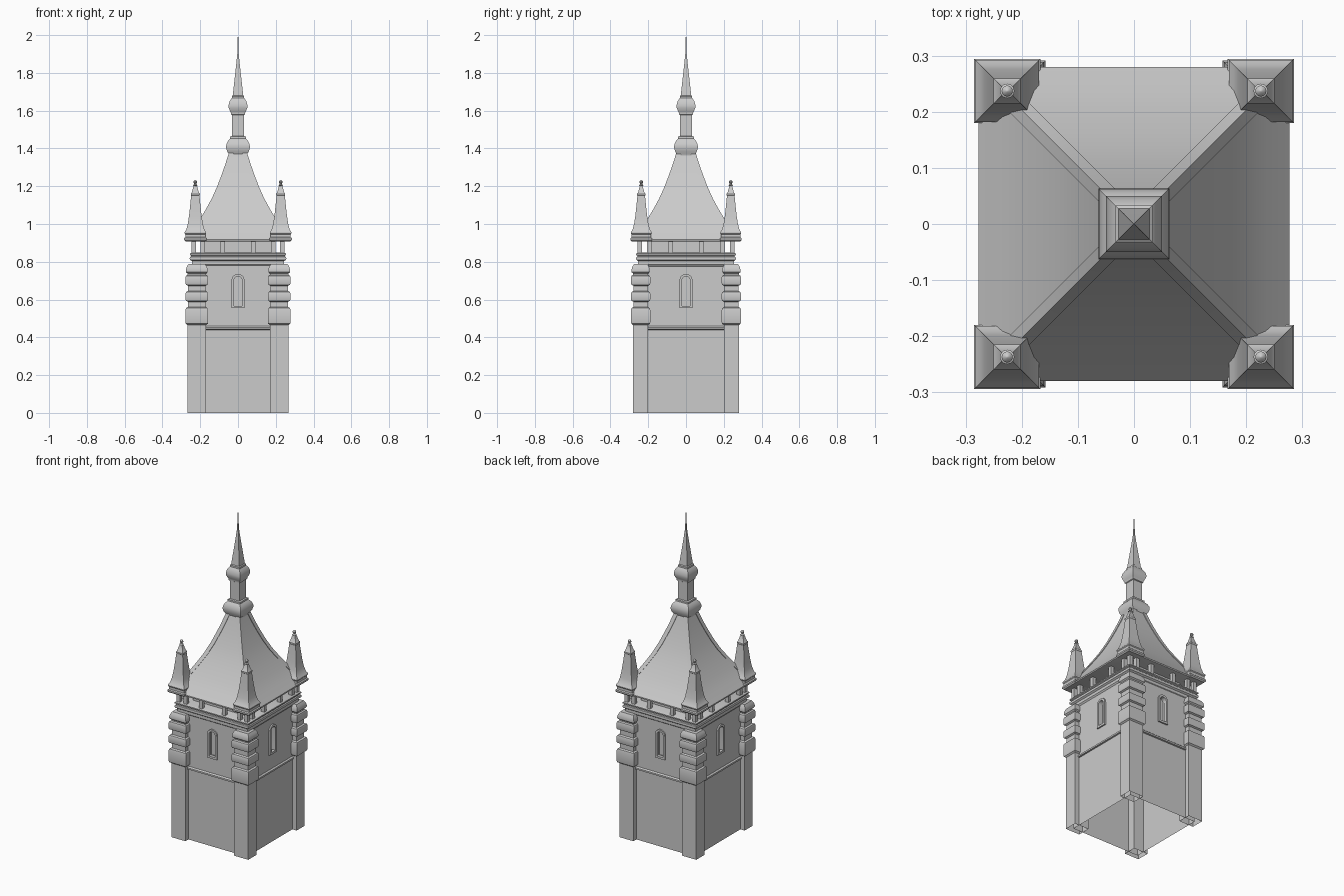
import bpy, bmesh, math
from mathutils import Matrix, Vector

CORNERS = [(sx, sy) for sx in (-1, 1) for sy in (-1, 1)]


def skin(name, loops, bottom=True, top=True, closed=False):
    """Bridge equally sized point loops into one mesh object."""
    bm = bmesh.new()
    rows = [[bm.verts.new(p) for p in lp] for lp in loops]
    n = len(rows[0])
    pairs = list(zip(rows, rows[1:])) + ([(rows[-1], rows[0])] if closed else [])
    for a, b in pairs:
        for i in range(n):
            j = (i + 1) % n
            bm.faces.new((a[i], a[j], b[j], b[i]))
    if bottom and not closed:
        bm.faces.new(rows[0][::-1])
    if top and not closed:
        bm.faces.new(rows[-1])
    bmesh.ops.recalc_face_normals(bm, faces=bm.faces)
    me = bpy.data.meshes.new(name)
    bm.to_mesh(me)
    bm.free()
    ob = bpy.data.objects.new(name, me)
    bpy.context.collection.objects.link(ob)
    return ob


def rect(hx, hy, z, cx=0, cy=0):
    return [(cx - hx, cy - hy, z), (cx + hx, cy - hy, z),
            (cx + hx, cy + hy, z), (cx - hx, cy + hy, z)]


def tower(name, profile, hx, hy, cx=0, cy=0, **kw):
    """Rectangular stack: profile is (offset added to half sizes, z)."""
    return skin(name, [rect(hx + o, hy + o, z, cx, cy) for o, z in profile], **kw)


def arch(half, z0, spring, d, k, n=10):
    """Round-headed outline on side k at distance d from the axis."""
    pts = [(-half, z0), (half, z0)]
    pts += [(half * math.cos(math.pi * i / n), spring + half * math.sin(math.pi * i / n))
            for i in range(n + 1)]
    rot = Matrix.Rotation(k * math.pi / 2, 3, 'Z')
    return [rot @ Vector((u, -d, z)) for u, z in pts]


# Lower shaft, open underneath, with corner piers
tower("lower_wall", [(0, 0), (0, 0.44)], 0.237, 0.25, bottom=False, top=False)
tower("string_course", [(0, 0.44), (0.008, 0.443), (0.008, 0.453), (0, 0.46)], 0.237, 0.25)
QUOIN = [(0, 0.465), (0.009, 0.472), (0.011, 0.48), (0.011, 0.545), (0.008, 0.555), (-0.002, 0.56),
         (-0.002, 0.588), (0.008, 0.593), (0.011, 0.6), (0.011, 0.632), (0.008, 0.64), (-0.002, 0.645),
         (-0.002, 0.673), (0.008, 0.678), (0.011, 0.685), (0.011, 0.718), (0.008, 0.726), (0, 0.731),
         (0, 0.738), (0.008, 0.745), (0.009, 0.755), (0.005, 0.772), (-0.004, 0.787)]
for sx, sy in CORNERS:
    tower("corner_pier", [(0, 0), (0, 0.47)], 0.049, 0.04, 0.218 * sx, 0.24 * sy, bottom=False)
    tower("corner_quoins", QUOIN, 0.049, 0.04, 0.218 * sx, 0.24 * sy)

# Upper wall with four arched window recesses
wall = tower("upper_wall", [(0, 0.455), (0, 0.79)], 0.237, 0.25)
for k in range(4):
    d = 0.237 if k % 2 else 0.25
    cutter = skin("window_cutter", [arch(0.026, 0.562, 0.702, d - 0.025, k),
                                    arch(0.026, 0.562, 0.702, d + 0.02, k)])
    cutter.hide_render = True
    mod = wall.modifiers.new("window", 'BOOLEAN')
    mod.operation, mod.solver, mod.object = 'DIFFERENCE', 'EXACT', cutter
    bpy.context.view_layer.objects.active = wall
    bpy.ops.object.modifier_apply(modifier=mod.name)
    bpy.data.objects.remove(cutter)
    skin("window_frame", [arch(0.034, 0.554, 0.702, d - 0.004, k), arch(0.034, 0.554, 0.702, d + 0.009, k),
                          arch(0.021, 0.567, 0.702, d + 0.009, k), arch(0.021, 0.567, 0.702, d - 0.012, k),
                          arch(0.027, 0.561, 0.702, d - 0.012, k)], closed=True)

# Cornice
tower("cornice", [(-0.018, 0.775), (-0.01, 0.785), (-0.01, 0.803), (0, 0.81), (0.002, 0.818),
                  (0, 0.825), (-0.006, 0.828), (-0.006, 0.832), (0.001, 0.836), (0.001, 0.843),
                  (-0.008, 0.848)], 0.254, 0.263)

# Open gallery: inner core and posts
tower("gallery_core", [(0, 0.84), (0, 0.92)], 0.18, 0.19)
for sx, sy in CORNERS:
    for px, py in ((0.235, 0.245), (0.187, 0.245), (0.235, 0.195), (0.08, 0.245), (0.235, 0.08)):
        tower("gallery_post", [(0, 0.84), (0, 0.915)], 0.0115, 0.0115, px * sx, py * sy)

# Flared main roof with hip ribs
ROOF = [(0.277, 0.918), (0.236, 0.968), (0.198, 1.025), (0.165, 1.08), (0.135, 1.135),
        (0.108, 1.195), (0.083, 1.26), (0.062, 1.32), (0.045, 1.375)]
tower("main_roof", [(0.272, 0.908), (0.277, 0.91)] + ROOF, 0, 0.003)
for sx, sy in CORNERS:
    skin("hip_rib", [rect(0.013, 0.013, z, (r - 0.009) * sx, (r - 0.006) * sy) for r, z in ROOF])

# Central spire with two square bulbs
tower("spire", [(0.048, 1.36), (0.05, 1.372), (0.058, 1.385), (0.063, 1.405), (0.062, 1.42),
                (0.055, 1.437), (0.044, 1.45), (0.042, 1.452), (0.042, 1.462), (0.033, 1.465),
                (0.033, 1.578), (0.038, 1.581), (0.038, 1.59), (0.042, 1.597), (0.049, 1.615),
                (0.05, 1.628), (0.045, 1.648), (0.035, 1.664), (0.033, 1.666), (0.033, 1.676),
                (0.028, 1.68), (0.019, 1.76), (0.009, 1.85), (0.004, 1.9), (0.001, 2.0)], 0, 0)

# Corner turrets with finials
TURRET = [(0.05, 0.908), (0.057, 0.915), (0.057, 0.925), (0.051, 0.93), (0.051, 0.945),
          (0.055, 0.95), (0.055, 0.957), (0.046, 0.97), (0.038, 1.0), (0.031, 1.045), (0.025, 1.1),
          (0.02, 1.15), (0.022, 1.153), (0.022, 1.16), (0.017, 1.166), (0.009, 1.195),
          (0.006, 1.205)]
for sx, sy in CORNERS:
    cx, cy = 0.226 * sx, 0.237 * sy
    tower("corner_turret", TURRET, 0.002, 0, cx, cy)
    skin("finial", [[(cx + r * math.cos(a * math.pi / 6), cy + r * math.sin(a * math.pi / 6), z)
                     for a in range(12)]
                    for r, z in ((0.006, 1.2), (0.013, 1.206), (0.006, 1.21), (0.006, 1.214),
                                 (0.01, 1.219), (0.01, 1.225), (0.006, 1.231), (0.001, 1.234))])

# Smooth the curved surfaces, keep corners crisp
bpy.ops.object.select_all(action='SELECT')
bpy.context.view_layer.objects.active = wall
bpy.ops.object.shade_smooth_by_angle(angle=math.radians(30))
